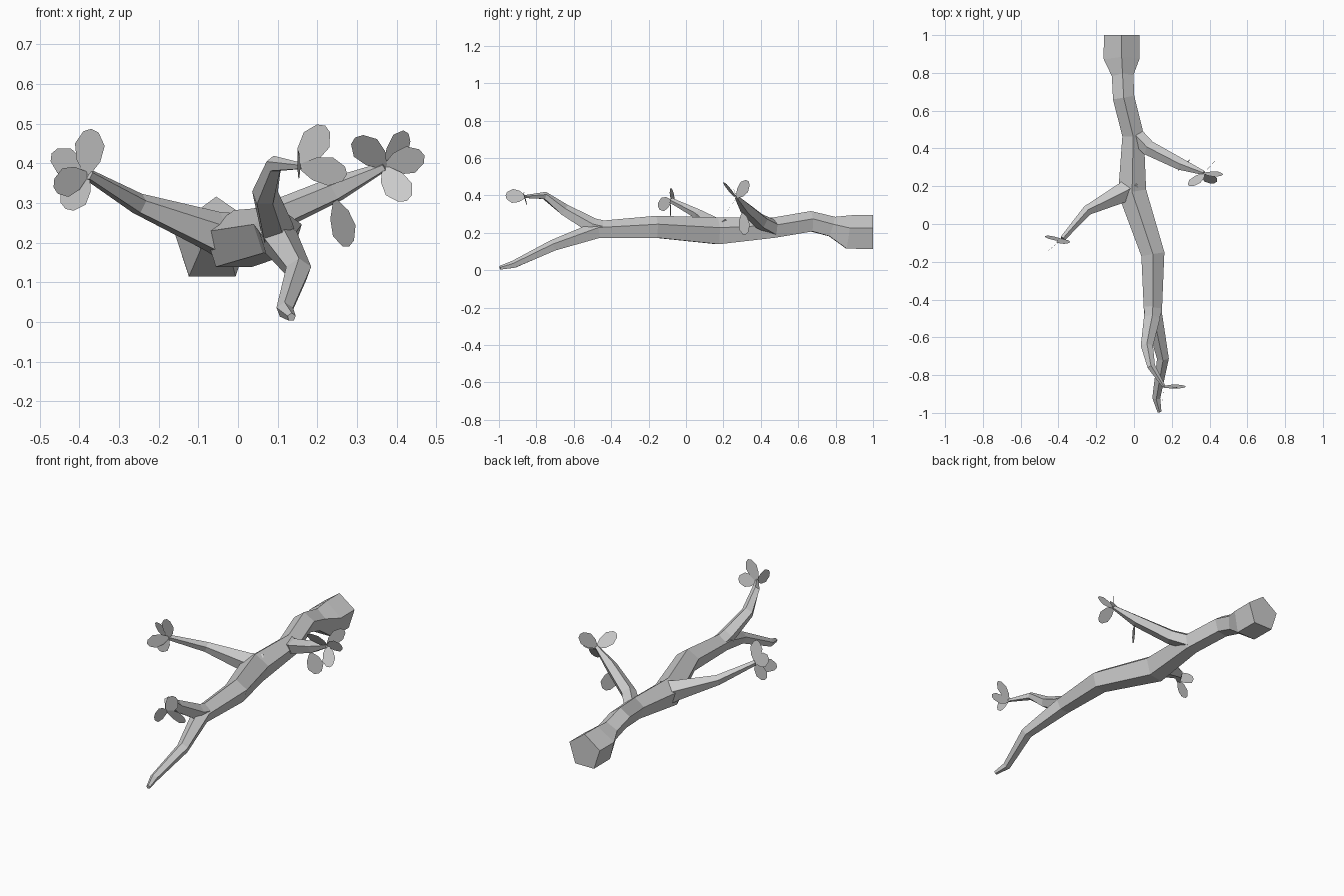
import bpy, bmesh, math
from mathutils import Vector

if "Cube" in bpy.data.objects:
    bpy.data.objects.remove(bpy.data.objects["Cube"])


def finish(bm, name):
    mesh = bpy.data.meshes.new(name)
    bm.to_mesh(mesh)
    bm.free()
    obj = bpy.data.objects.new(name, mesh)
    bpy.context.collection.objects.link(obj)


def limb(name, path, sides=5):
    """Tapered faceted tube along points (x, y, z, radius)."""
    bm = bmesh.new()
    pts = [Vector(p[:3]) for p in path]
    rings = []
    for i, c in enumerate(pts):
        t = (pts[min(i + 1, len(pts) - 1)] - pts[max(i - 1, 0)]).normalized()
        if i == 0 and name == "trunk":
            t = Vector((0, -1, 0))
        side = t.cross(Vector((0, 0, 1))).normalized()
        up = side.cross(t)
        r = path[i][3]
        ring = []
        for k in range(sides):
            a = 2 * math.pi * k / sides
            ring.append(bm.verts.new(c + r * (math.sin(a) * side + math.cos(a) * up)))
        rings.append(ring)
    for a, b in zip(rings, rings[1:]):
        for k in range(sides):
            j = (k + 1) % sides
            bm.faces.new((a[k], a[j], b[j], b[k]))
    bm.faces.new(rings[0])
    bm.faces.new(rings[-1])
    bmesh.ops.recalc_face_normals(bm, faces=bm.faces)
    finish(bm, name)


# outline of one half leaf: (fraction of length, fraction of width)
HALF = [(0.0, 0.1), (0.3, 0.4), (0.65, 0.5), (0.93, 0.26)]


def leaf(name, base, tip, normal, width=0.075):
    """Flat leaf from base to tip, facing the given normal."""
    bm = bmesh.new()
    base, d = Vector(base), Vector(tip) - Vector(base)
    w = d.cross(Vector(normal)).normalized() * width
    outline = HALF + [(1.0, 0.0)] + [(l, -s) for l, s in reversed(HALF)]
    bm.faces.new([bm.verts.new(base + d * l + w * s) for l, s in outline])
    finish(bm, name)


# trunk with the thick cut end, running forward to the low tip
limb("trunk", [(-.065, 1, .195, .1), (-.065, .87, .195, .1), (-.06, .78, .228, .06),
               (-.055, .67, .256, .06), (-.005, .47, .222, .06), (-.01, .17, .203, .079),
               (.1, -.16, .226, .065), (.1, -.47, .213, .05), (.153, -.71, .13, .033),
               (.118, -.92, .03, .022), (.135, -.995, .012, .011)])

# side branches
limb("right_branch", [(-.01, .49, .215, .045), (.08, .40, .26, .042),
                      (.25, .315, .335, .033), (.37, .27, .392, .012)])
limb("left_branch", [(.0, .2, .205, .07), (-.06, .165, .225, .055),
                     (-.25, .07, .297, .028), (-.378, -.078, .372, .015)])
limb("front_branch", [(.1, -.42, .215, .045), (.095, -.5, .235, .045), (.068, -.65, .32, .034),
                      (.092, -.755, .398, .022), (.158, -.86, .393, .009)])

# leaf clusters: branch tip, then (leaf tip, facing)
clusters = {
    "left_leaf": ((-.38, -.08, .372), [((-.37, -.105, .487), (0, 1, .2)),
                                       ((-.47, -.07, .425), (.2, 1, .3)),
                                       ((-.465, -.15, .34), (1, -1.1, 0)),
                                       ((-.435, -.085, .285), (0, 1, .1))]),
    "right_leaf": ((.37, .27, .39), [((.295, .2, .465), (-.3, .6, .6)),
                                     ((.43, .335, .475), (.75, -.65, 0)),
                                     ((.47, .26, .42), (0, 1, .4)),
                                     ((.425, .215, .305), (0, .8, -.5))]),
    "front_leaf": ((.157, -.86, .392), [((.22, -.87, .495), (0, 1, .1)),
                                        ((.275, -.86, .372), (0, 1, .3)),
                                        ((.15, -.965, .4), (1, 0, 0))]),
}
for name, (base, leaves) in clusters.items():
    for i, (tip, normal) in enumerate(leaves):
        leaf(f"{name}_{i + 1}", base, tip, normal)

# single leaf hanging below the right branch
leaf("hanging_leaf", (.245, .3, .305), (.28, .32, .19), (-.7, .7, 0), .085)
